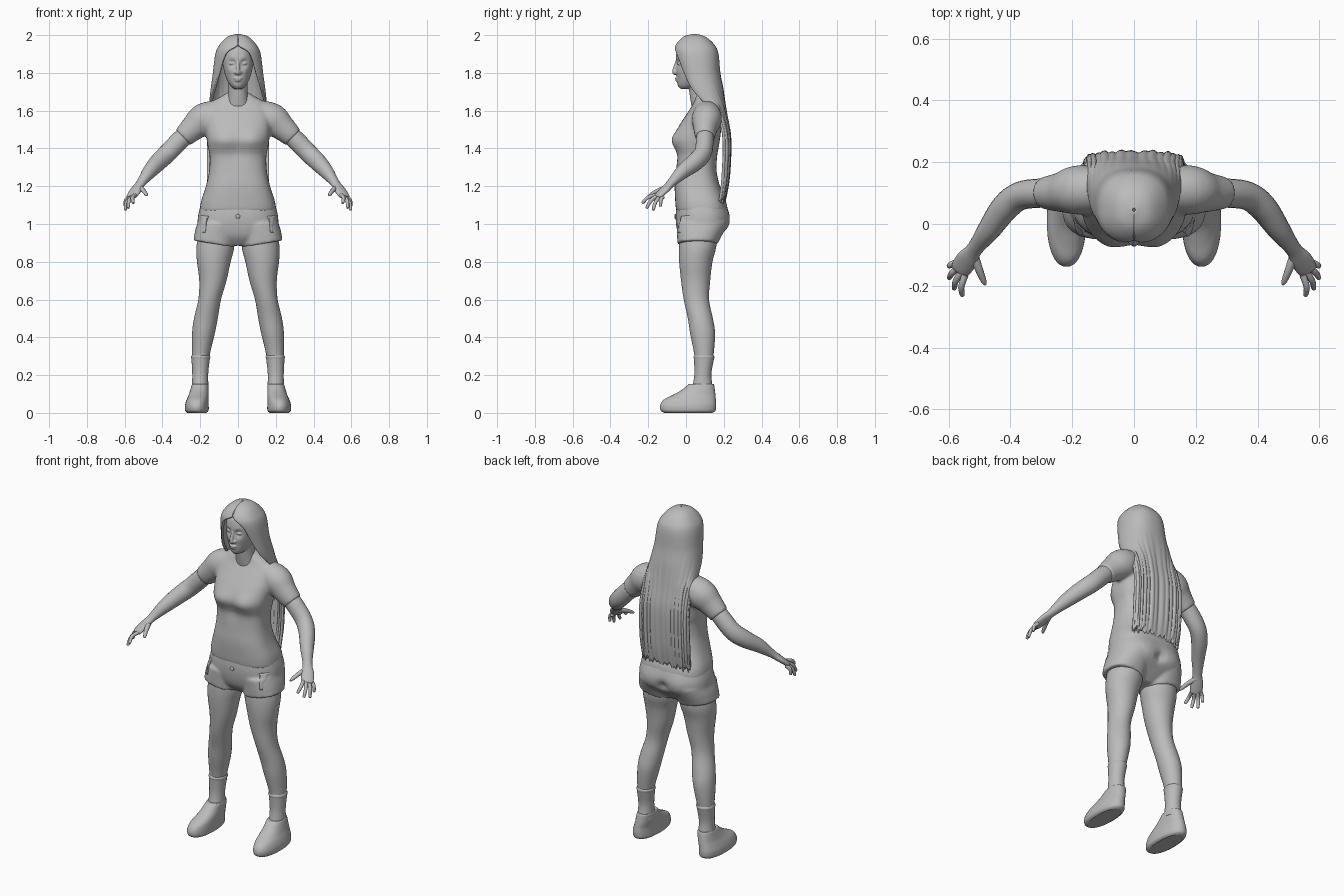
import bpy, bmesh, math
from mathutils import Vector

cube = bpy.data.objects.get("Cube")
if cube:
    bpy.data.objects.remove(cube)

grey = bpy.data.materials.new("plain grey")
grey.use_nodes = True
tone = (0.5, 0.5, 0.5, 1)
grey.diffuse_color = tone
grey.node_tree.nodes["Principled BSDF"].inputs["Base Color"].default_value = tone


def spline(rows, steps):
    """Catmull-Rom through rows of numbers."""
    out = []
    for i in range(len(rows) - 1):
        a, b = rows[max(i - 1, 0)], rows[i]
        c, d = rows[i + 1], rows[min(i + 2, len(rows) - 1)]
        for k in range(steps):
            t = k / steps
            out.append([q + t / 2 * (r - p + t * (2 * p - 5 * q + 4 * r - s + t * (3 * (q - r) + s - p)))
                        for p, q, r, s in zip(a, b, c, d)])
    return out + [list(rows[-1])]


def power(v, p):
    return math.copysign(abs(v) ** p, v)


def skin(bm, rings, closed=True):
    """Join rings of points into a surface, capped when closed."""
    grid = [[bm.verts.new(p) for p in ring] for ring in rings]
    n = len(grid[0])
    for lo, hi in zip(grid, grid[1:]):
        for i in range(n if closed else n - 1):
            j = (i + 1) % n
            bm.faces.new((lo[i], lo[j], hi[j], hi[i]))
    if closed:
        bm.faces.new(grid[0][::-1])
        bm.faces.new(grid[-1])


def loft(bm, rows, p=0.85, sides=40, steps=5, tilt=0):
    """Level rings; each row is height, centre x, half width, front y, back y."""
    rings = []
    for z, x, w, f, b in spline(rows, steps):
        ring = []
        for i in range(sides):
            a = math.tau * i / sides
            dx = w * power(math.cos(a), p)
            ring.append((x + dx, (f + b) / 2 + (b - f) / 2 * power(math.sin(a), p), z + tilt * dx))
        rings.append(ring)
    skin(bm, rings)


def tube(bm, rows, sides=20, steps=5):
    """Rings square to a path; each row is x, y, z, flat radius, deep radius."""
    path = spline(rows, steps)
    rings = []
    for i, row in enumerate(path):
        c = Vector(row[:3])
        t = (Vector(path[min(i + 1, len(path) - 1)][:3]) - Vector(path[max(i - 1, 0)][:3])).normalized()
        u = t.cross(Vector((0, 0, 1))).normalized()
        v = u.cross(t)
        angles = [math.tau * k / sides for k in range(sides)]
        rings.append([c + u * row[3] * math.cos(a) + v * row[4] * math.sin(a) for a in angles])
    skin(bm, rings)


def ball(bm, centre, size):
    made = bmesh.ops.create_uvsphere(bm, u_segments=16, v_segments=10, radius=1)["verts"]
    for v in made:
        v.co = Vector([c + s * q for c, s, q in zip(centre, size, v.co)])


def bump(bm, x, y, z, radius, push):
    """Push the skin softly along y around a point and its mirror twin."""
    for v in bm.verts:
        d = (Vector((abs(v.co.x), v.co.y, v.co.z)) - Vector((x, y, z))).length / radius
        v.co.y += push * math.exp(-d * d)


def finish(bm, name, mirror=False, voxel=0, smooth=4, fix=True):
    if fix:
        bmesh.ops.recalc_face_normals(bm, faces=bm.faces)
    for f in bm.faces:
        f.smooth = len(f.verts) < 5
    mesh = bpy.data.meshes.new(name)
    bm.to_mesh(mesh)
    bm.free()
    mesh.materials.append(grey)
    ob = bpy.data.objects.new(name, mesh)
    bpy.context.collection.objects.link(ob)
    if mirror:
        ob.modifiers.new("Mirror", "MIRROR").use_mirror_merge = False
    if voxel:
        blend = ob.modifiers.new("Blend", "REMESH")
        blend.mode = "VOXEL"
        blend.voxel_size = voxel
        blend.use_smooth_shade = True
        soft = ob.modifiers.new("Soften", "SMOOTH")
        soft.iterations = smooth
    return ob


# Shirt: torso with sleeves blended in
bm = bmesh.new()
loft(bm, [(1.065, 0, .203, -.052, .222), (1.12, 0, .196, -.057, .212), (1.2, 0, .17, -.06, .18),
          (1.28, 0, .153, -.053, .162), (1.36, 0, .15, -.05, .165), (1.4, 0, .158, -.058, .172),
          (1.45, 0, .166, -.066, .18), (1.52, 0, .172, -.036, .188), (1.58, 0, .17, .002, .19),
          (1.64, 0, .145, .04, .18), (1.675, 0, .09, .05, .16), (1.7, 0, .05, .06, .14)], p=.75)
bump(bm, .08, -.06, 1.445, .055, -.016)
bump(bm, 0, -.06, 1.375, .05, .008)
tube(bm, [(.09, .11, 1.585, .07, .075), (.18, .11, 1.555, .08, .085), (.235, .103, 1.51, .065, .07),
          (.292, .1, 1.458, .052, .056)], sides=28)
tube(bm, [(-.09, .11, 1.585, .07, .075), (-.18, .11, 1.555, .08, .085), (-.235, .103, 1.51, .065, .07),
          (-.292, .1, 1.458, .052, .056)], sides=28)
finish(bm, "shirt", voxel=.009, smooth=6)

# Shorts: pelvis with two short legs blended in
bm = bmesh.new()
loft(bm, [(.885, 0, .05, .0, .12), (.93, 0, .17, -.035, .17), (.98, 0, .21, -.05, .215),
          (1.04, 0, .212, -.055, .228), (1.1, 0, .198, -.05, .215)], p=.8)
for side in (1, -1):
    loft(bm, [(.895, .13 * side, .106, -.045, .166), (.95, .122 * side, .104, -.048, .19),
              (1.0, .11 * side, .1, -.05, .21)], tilt=.17 * side)
bump(bm, .1, .22, 1.0, .07, .012)
bump(bm, 0, .22, 1.0, .025, -.02)
shorts = finish(bm, "shorts", voxel=.008)
bm = bmesh.new()
ball(bm, (0, -.056, 1.04), (.012, .006, .012))
finish(bm, "shorts_button")

# Side pockets: thin patches laid on the shorts
bm = bmesh.new()
bmesh.ops.create_grid(bm, x_segments=8, y_segments=8, size=.045)
for v in bm.verts:
    v.co = Vector((.19 + v.co.x / 4, -.01 + v.co.x, 1.0 + v.co.y))
pocket = finish(bm, "pockets", mirror=True)
wrap = pocket.modifiers.new("Wrap", "SHRINKWRAP")
wrap.target = shorts
wrap.offset = .003
pocket.modifiers.new("Thickness", "SOLIDIFY").thickness = .005

# Legs, socks and shoes
bm = bmesh.new()
loft(bm, [(.98, .11, .09, -.03, .165), (.88, .12, .1, -.037, .16), (.8, .128, .089, -.036, .14),
          (.7, .133, .072, -.026, .128), (.6, .15, .06, -.012, .122), (.5, .17, .063, .01, .142),
          (.42, .183, .06, .022, .154), (.3, .197, .046, .045, .145), (.2, .2, .038, .048, .13)], p=1)
finish(bm, "legs", mirror=True)
bm = bmesh.new()
loft(bm, [(.305, .197, .047, .044, .146), (.295, .197, .051, .04, .15), (.28, .198, .048, .042, .147),
          (.2, .2, .042, .044, .134), (.12, .2, .045, .03, .145)], p=1)
finish(bm, "socks", mirror=True)
bm = bmesh.new()
loft(bm, [(0, .218, .05, -.115, .14), (.012, .218, .062, -.134, .156), (.04, .218, .063, -.137, .16),
          (.07, .214, .058, -.118, .158), (.095, .208, .053, -.07, .156), (.12, .204, .049, -.025, .153),
          (.15, .2, .044, .012, .148), (.153, .2, .036, .02, .14)], p=.9)
finish(bm, "shoes", mirror=True)

# Arms with palms, then fingers and thumb
bm = bmesh.new()
tube(bm, [(.24, .1, 1.505, .043, .045), (.3, .1, 1.45, .047, .05), (.37, .09, 1.378, .046, .05),
          (.42, .05, 1.33, .045, .048), (.47, -.02, 1.275, .037, .038), (.515, -.08, 1.215, .026, .022),
          (.54, -.115, 1.18, .035, .018), (.562, -.148, 1.148, .032, .014), (.566, -.154, 1.142, .02, .008)])
finish(bm, "arms", mirror=True)
bm = bmesh.new()
tips = [(.555, -.232, 1.11), (.582, -.21, 1.083), (.598, -.175, 1.073), (.598, -.135, 1.092)]
for k, tip in enumerate(tips):
    root = Vector((.546, -.165, 1.152)) + Vector((.009, .014, -.003)) * k
    tip = Vector(tip)
    mid = (root + tip) / 2 + Vector((.008, -.004, .009))
    end = tip.lerp(mid, .12)
    tube(bm, [(*root, .011, .011), (*mid, .01, .01), (*end, .008, .008), (*tip, .003, .003)], sides=10)
tube(bm, [(.52, -.095, 1.195, .015, .015), (.502, -.145, 1.178, .013, .012),
          (.486, -.185, 1.157, .009, .009), (.481, -.197, 1.15, .003, .003)], sides=12)
finish(bm, "fingers", mirror=True)

# Head with neck and facial features
bm = bmesh.new()
loft(bm, [(1.716, 0, .02, -.03, .03), (1.735, 0, .042, -.044, .08), (1.775, 0, .064, -.049, .12),
          (1.83, 0, .078, -.053, .14), (1.88, 0, .081, -.054, .145), (1.93, 0, .072, -.042, .13),
          (1.97, 0, .04, 0, .1)], p=.92, sides=64, steps=8)
bump(bm, .033, -.05, 1.85, .02, .014)
bump(bm, .033, -.055, 1.878, .016, -.004)
bump(bm, .045, -.045, 1.81, .02, -.004)
loft(bm, [(1.62, 0, .065, .03, .15), (1.68, 0, .052, .02, .125), (1.76, 0, .05, .01, .12)], p=1)
tube(bm, [(0, -.046, 1.865, .008, .008), (0, -.057, 1.83, .009, .01), (0, -.064, 1.806, .012, .01),
          (0, -.055, 1.792, .012, .008)], sides=12)
for side in (1, -1):
    ball(bm, (.014 * side, -.053, 1.802), (.009, .009, .008))
    ball(bm, (.033 * side, -.034, 1.85), (.016, .013, .009))
ball(bm, (0, -.048, 1.771), (.023, .011, .006))
ball(bm, (0, -.046, 1.76), (.02, .011, .007))
finish(bm, "head", voxel=.004, smooth=2)

# Long hair: open shell; each row is height, half width, centre y, front, back, half sweep
bm = bmesh.new()
rings = []
sides = 96
locks = [(2.0, .004, .045, .004, .004, 180), (1.985, .052, .045, .055, .055, 180),
         (1.945, .092, .045, .093, .1, 179), (1.9, .113, .05, .105, .115, 150),
         (1.8, .126, .06, .09, .115, 133), (1.72, .137, .08, .08, .11, 120),
         (1.65, .145, .115, .06, .085, 105), (1.58, .152, .16, .03, .05, 90),
         (1.45, .156, .195, .03, .034, 90), (1.25, .157, .19, .03, .032, 90), (1.13, .152, .175, .03, .03, 90)]
for z, w, c, f, b, sweep in spline(locks, 6):
    ring = []
    fall = min(max((1.8 - z) / .4, 0), 1)
    for i in range(sides + 1):
        a = math.radians(sweep) * (2 * i / sides - 1)
        x = w * power(math.sin(a), .85)
        y = c + (b if math.cos(a) > 0 else f) * power(math.cos(a), .85 - .25 * fall)
        wave = math.sin(i * 1.1) + math.sin(i * .45 + 1)
        ragged = .012 * wave * max(0, 1.3 - z) / .17
        ring.append((x, y + .003 * wave * fall, z + ragged))
    rings.append(ring)
skin(bm, rings, closed=False)
hair = finish(bm, "hair", fix=False)
thick = hair.modifiers.new("Thickness", "SOLIDIFY")
thick.thickness = .014
thick.offset = 0
